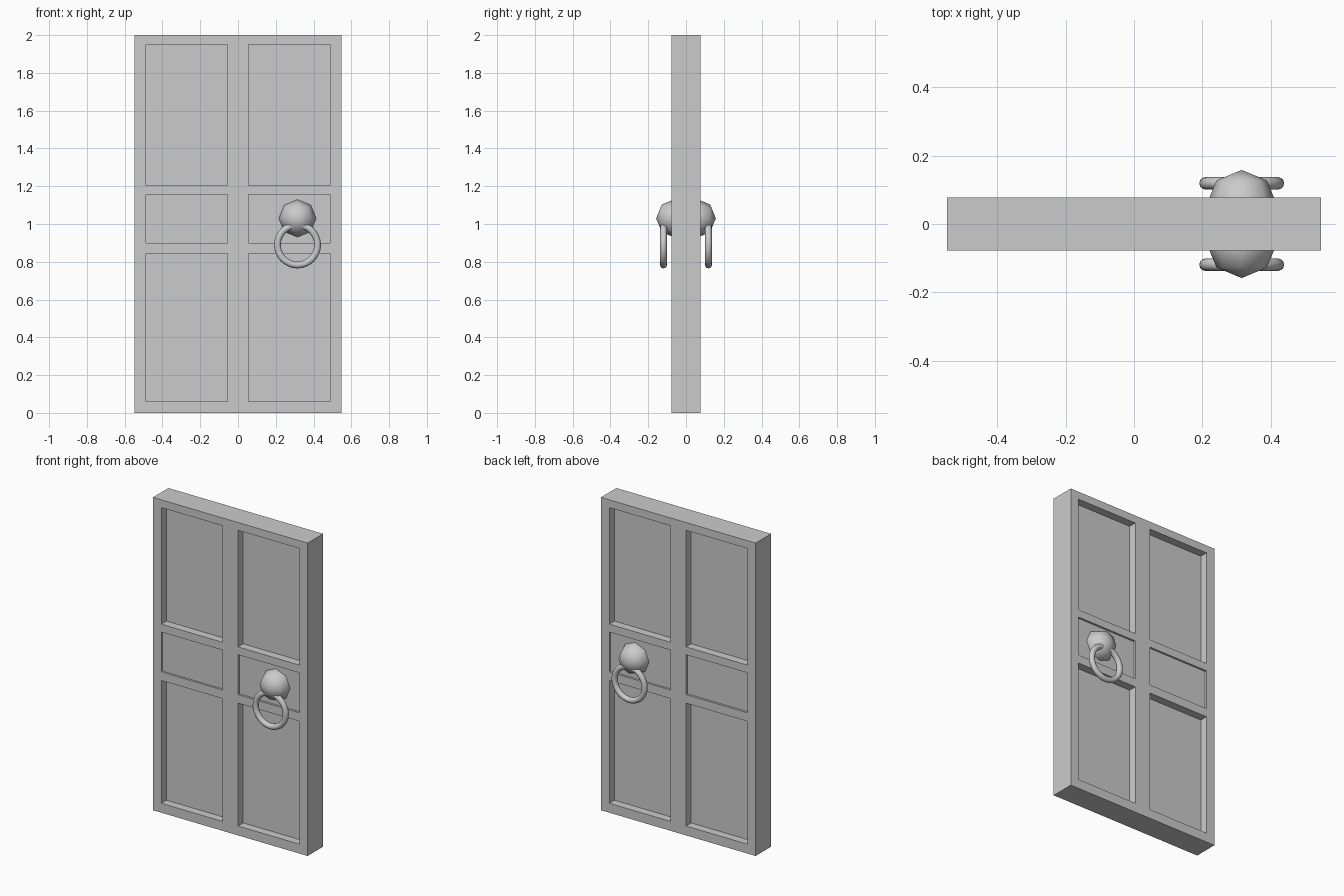
import bpy
import bmesh
import math
from mathutils import Matrix, Vector

if "Cube" in bpy.data.objects:
    bpy.data.objects.remove(bpy.data.objects["Cube"], do_unlink=True)

WIDTH, THICK, HEIGHT = 1.094, 0.156, 2.0
PANEL_X = (0.055, 0.488)                      # inner and outer edge, mirrored
ROWS = [(0.06, 0.845, 0.052), (0.9, 1.155, 0.013), (1.205, 1.95, 0.052)]
HANDLE_X = 0.315

grey = bpy.data.materials.new("plain grey")
grey.use_nodes = True
colour = (0.6, 0.6, 0.6, 1)
grey.diffuse_color = colour
grey.node_tree.nodes["Principled BSDF"].inputs["Base Color"].default_value = colour


def add_object(name, bm):
    mesh = bpy.data.meshes.new(name)
    bm.to_mesh(mesh)
    bm.free()
    mesh.materials.append(grey)
    obj = bpy.data.objects.new(name, mesh)
    bpy.context.collection.objects.link(obj)
    return obj


def cut(bm, point, normal):
    geom = bm.verts[:] + bm.edges[:] + bm.faces[:]
    bmesh.ops.bisect_plane(bm, geom=geom, plane_co=point, plane_no=normal)


# Door slab, cut along the panel edges, with the panels sunk on both sides
bm = bmesh.new()
bmesh.ops.create_cube(bm, size=1)
bmesh.ops.scale(bm, vec=(WIDTH, THICK, HEIGHT), verts=bm.verts)
bmesh.ops.translate(bm, vec=(0, 0, HEIGHT / 2), verts=bm.verts)
for x in PANEL_X:
    for side in (-1, 1):
        cut(bm, (side * x, 0, 0), (1, 0, 0))
for low, high, depth in ROWS:
    cut(bm, (0, 0, low), (0, 0, 1))
    cut(bm, (0, 0, high), (0, 0, 1))
bm.normal_update()
for low, high, depth in ROWS:
    panels = []
    for face in bm.faces:
        c = face.calc_center_median()
        if (abs(face.normal.y) > 0.9 and low < c.z < high
                and PANEL_X[0] < abs(c.x) < PANEL_X[1]):
            panels.append(face)
    bmesh.ops.inset_individual(bm, faces=panels, thickness=0, depth=-depth)
add_object("door", bm)


# A faceted knob and a hanging ring on each side
for side, label in ((-1, "front"), (1, "back")):
    bm = bmesh.new()
    bmesh.ops.create_uvsphere(bm, u_segments=8, v_segments=4, radius=0.104,
                              matrix=Matrix.Rotation(math.pi / 2, 4, "X"))
    for face in bm.faces:
        face.smooth = True
    knob = add_object(label + "_knob", bm)
    knob.location = (HANDLE_X, side * 0.054, 1.03)

    bpy.ops.mesh.primitive_torus_add(
        location=(HANDLE_X, side * 0.119, 0.889), rotation=(math.pi / 2, 0, 0),
        major_radius=0.106, minor_radius=0.018,
        major_segments=48, minor_segments=12)
    ring = bpy.context.object
    ring.name = label + "_ring"
    ring.data.materials.append(grey)
    bpy.ops.object.shade_smooth()
